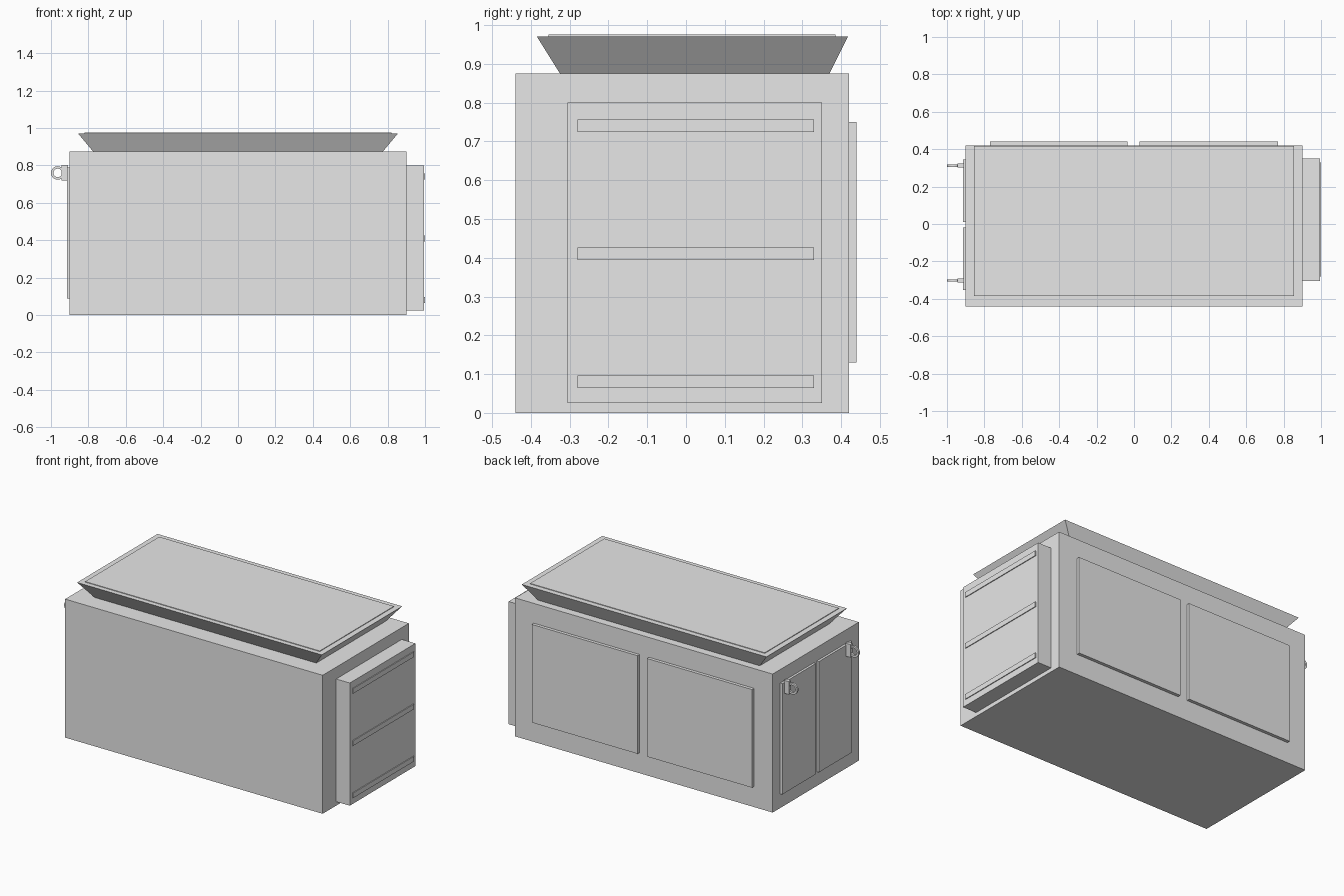
import bpy, bmesh, math

if "Cube" in bpy.data.objects:
    bpy.data.objects.remove(bpy.data.objects["Cube"])

grey = bpy.data.materials.new("plain grey")
grey.diffuse_color = (0.8, 0.8, 0.8, 1)
grey.use_nodes = True
grey.node_tree.nodes["Principled BSDF"].inputs["Base Color"].default_value = grey.diffuse_color


def finish(name, bm):
    bmesh.ops.recalc_face_normals(bm, faces=bm.faces)
    me = bpy.data.meshes.new(name)
    bm.to_mesh(me)
    bm.free()
    me.materials.append(grey)
    ob = bpy.data.objects.new(name, me)
    bpy.context.collection.objects.link(ob)
    return ob


def frustum(name, lo, hi, z0, z1):
    """Block between two rectangles given as (x0, x1, y0, y1)."""
    bm = bmesh.new()
    rings = []
    for (x0, x1, y0, y1), z in ((lo, z0), (hi, z1)):
        rings.append([bm.verts.new(p) for p in
                      ((x0, y0, z), (x1, y0, z), (x1, y1, z), (x0, y1, z))])
    bm.faces.new(rings[0])
    bm.faces.new(rings[1])
    for i in range(4):
        j = (i + 1) % 4
        bm.faces.new((rings[0][i], rings[0][j], rings[1][j], rings[1][i]))
    return finish(name, bm)


def box(name, x0, x1, y0, y1, z0, z1):
    r = (x0, x1, y0, y1)
    return frustum(name, r, r, z0, z1)


def ring(name, cx, cy, cz, r_out, r_in, width, n=24):
    """Flat ring whose axis runs along y."""
    bm = bmesh.new()
    section = ((r_out, -width / 2), (r_out, width / 2),
               (r_in, width / 2), (r_in, -width / 2))
    loops = []
    for i in range(n):
        a = 2 * math.pi * i / n
        loops.append([bm.verts.new((cx + r * math.cos(a), cy + y, cz + r * math.sin(a)))
                      for r, y in section])
    for i in range(n):
        p, q = loops[i], loops[(i + 1) % n]
        for k in range(4):
            m = (k + 1) % 4
            bm.faces.new((p[k], p[m], q[m], q[k]))
    return finish(name, bm)


# Main body and flared top
box("body", -0.9, 0.9, -0.44, 0.42, 0, 0.875)
frustum("flared_top", (-0.775, 0.775, -0.325, 0.37),
        (-0.855, 0.855, -0.385, 0.418), 0.875, 0.971)
box("top_panel", -0.82, 0.82, -0.355, 0.385, 0.97, 0.975)

# Side box with three thin strips
box("side_box", 0.9, 0.995, -0.305, 0.35, 0.025, 0.8)
for i, z in enumerate((0.08, 0.41, 0.74)):
    box(f"side_strip_{i}", 0.994, 1.0, -0.28, 0.33, z - 0.016, z + 0.016)

# Two panels on the back
for i, (x0, x1) in enumerate(((-0.77, -0.035), (0.03, 0.77))):
    box(f"back_panel_{i}", x0, x1, 0.42, 0.44, 0.13, 0.75)

# Two doors on the left end, each with a lug and ring
for i, (y0, y1, yc) in enumerate(((-0.352, -0.02, -0.302), (0.012, 0.345, 0.312))):
    box(f"left_door_{i}", -0.915, -0.9, y0, y1, 0.09, 0.79)
    box(f"lug_{i}", -0.945, -0.91, yc - 0.011, yc + 0.011, 0.72, 0.802)
    ring(f"lug_ring_{i}", -0.964, yc, 0.76, 0.036, 0.023, 0.012)
